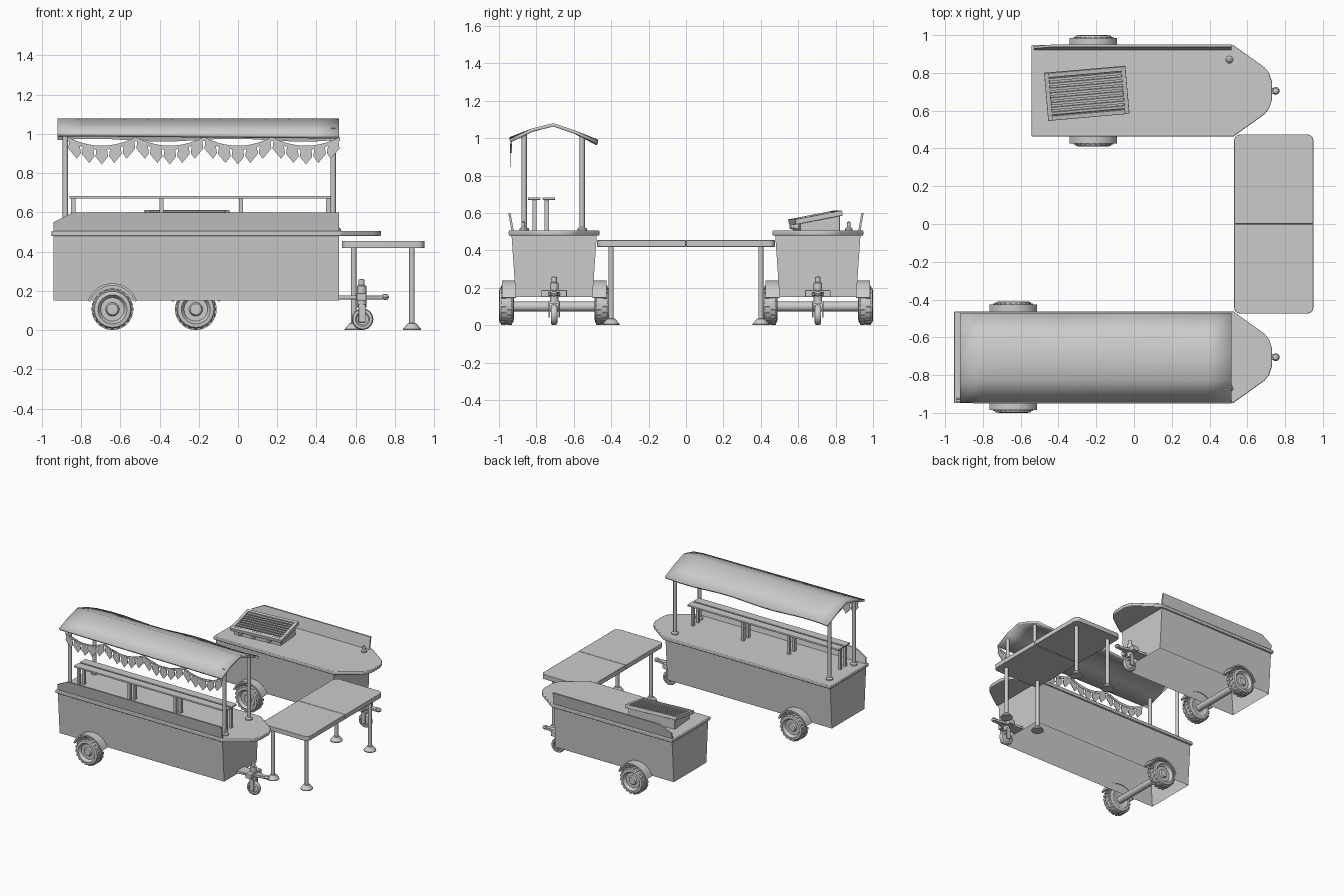
import bpy, bmesh
from math import sin, cos, pi, radians
from mathutils import Matrix, Vector

if "Cube" in bpy.data.objects:
    bpy.data.objects.remove(bpy.data.objects["Cube"])


def finish(name, bm, smooth=True, bevel=0):
    bmesh.ops.recalc_face_normals(bm, faces=bm.faces)
    me = bpy.data.meshes.new(name)
    bm.to_mesh(me)
    bm.free()
    ob = bpy.data.objects.new(name, me)
    bpy.context.collection.objects.link(ob)
    if bevel:
        m = ob.modifiers.new("soft_edges", 'BEVEL')
        m.width, m.segments = bevel, 2
    if smooth:
        bpy.ops.object.select_all(action='DESELECT')
        bpy.context.view_layer.objects.active = ob
        ob.select_set(True)
        bpy.ops.object.shade_smooth_by_angle(angle=radians(35))
    return ob


def add_box(bm, lo, hi, matrix=Matrix()):
    lo, hi = Vector(lo), Vector(hi)
    m = matrix @ Matrix.Translation((lo + hi) / 2) @ Matrix.Diagonal((*(hi - lo), 1))
    bmesh.ops.create_cube(bm, size=1, matrix=m)


def box(name, lo, hi, bevel=0):
    bm = bmesh.new()
    add_box(bm, lo, hi)
    return finish(name, bm, False, bevel)


def prism(name, pts, offset, bevel=0):
    """Extrude a planar outline of 3D points along offset."""
    bm = bmesh.new()
    f = bm.faces.new([bm.verts.new(p) for p in pts])
    r = bmesh.ops.extrude_face_region(bm, geom=[f])
    bmesh.ops.translate(bm, vec=offset, verts=[v for v in r['geom'] if isinstance(v, bmesh.types.BMVert)])
    if f.is_valid and len(f.link_loops if hasattr(f, 'link_loops') else []) > 99:
        bm.faces.remove(f)
    return finish(name, bm, True, bevel)


def lathe(name, profile, loc, axis='Z', steps=20, extra=None):
    """Revolve (radius, height) points about an axis."""
    bm = bmesh.new()
    vs = [bm.verts.new((r, 0, h)) for r, h in profile]
    es = [bm.edges.new(p) for p in zip(vs, vs[1:])]
    bmesh.ops.spin(bm, geom=vs + es, cent=(0, 0, 0), axis=(0, 0, 1), angle=2 * pi, steps=steps)
    bmesh.ops.remove_doubles(bm, verts=bm.verts, dist=1e-5)
    bmesh.ops.recalc_face_normals(bm, faces=bm.faces)
    if extra:
        extra(bm)
    rot = {'Z': Matrix(), 'Y': Matrix.Rotation(-pi / 2, 4, 'X'), '-Y': Matrix.Rotation(pi / 2, 4, 'X')}[axis]
    bm.transform(Matrix.Translation(loc) @ rot)
    return finish(name, bm)


def tread(bm):
    for i in range(20):
        for h, k in ((0.022, 0), (0.056, 0.5)):
            add_box(bm, (0.094, -0.009, h - 0.013), (0.106, 0.009, h + 0.013),
                    Matrix.Rotation(2 * pi * (i + k) / 20, 4, 'Z'))


TYRE = [(0, 0.005), (0.06, 0.005), (0.07, 0), (0.092, 0.004), (0.101, 0.018), (0.101, 0.062),
        (0.092, 0.077), (0.074, 0.08), (0.066, 0.07), (0.06, 0.058), (0.035, 0.058), (0.028, 0.07), (0, 0.072)]
CASTER = [(0, -0.012), (0.03, -0.012), (0.036, -0.018), (0.05, -0.016), (0.055, -0.008),
          (0.055, 0.008), (0.05, 0.016), (0.036, 0.018), (0.03, 0.012), (0, 0.012)]


def trailer(tag, cy, side, x0, wx):
    """side is the sign of y where the splash board stands."""
    # open-bottomed tapered body
    bm = bmesh.new()
    add_box(bm, (x0, -0.228, 0.15), (0.515, 0.228, 0.485))
    for v in bm.verts:
        if v.co.z < 0.3:
            v.co.y *= 0.9
    bottom = [f for f in bm.faces if f.calc_center_median().z < 0.2]
    bmesh.ops.recalc_face_normals(bm, faces=bm.faces)
    bmesh.ops.delete(bm, geom=bottom, context='FACES_ONLY')
    bmesh.ops.translate(bm, vec=(0, cy, 0), verts=bm.verts)
    finish(tag + "_body", bm, False)
    # counter with pointed nose
    half = [(x0 - 0.012, 0.243), (0.525, 0.243), (0.69, 0.125), (0.715, 0.095), (0.73, 0.05)]
    outline = half + [(x, -y) for x, y in reversed(half)]
    prism(tag + "_counter", [(x, cy + y, 0.48) for x, y in outline], (0, 0, 0.026), 0.005)
    # outward leaning splash board
    pts = [(x0, 0), (x0, 0.05), (x0 + 0.1, 0.1), (0.515, 0.1), (0.515, 0)]
    prism(tag + "_splash_board", [(x, cy + side * (0.215 + 0.18 * z), 0.5 + z) for x, z in pts],
          (0, side * 0.012, 0))
    # little hook at the nose end
    lathe(tag + "_hook", [(0, 0), (0.02, 0), (0.02, 0.01), (0.01, 0.02), (0.01, 0.045), (0, 0.05)],
          (0.505, cy + side * 0.165, 0.505), steps=12)
    # wheels, fenders and axle
    for s in (-1, 1):
        lathe(tag + "_wheel", TYRE, (wx, cy + s * 0.215, 0.106), 'Y' if s > 0 else '-Y', 28, tread)
        arc = []
        for r, order in ((0.132, range(9)), (0.12, range(8, -1, -1))):
            for i in order:
                a = radians(18 + 18 * i)
                arc.append((wx + r * cos(a), cy + s * 0.205, 0.108 + r * sin(a)))
        prism(tag + "_fender", arc, (0, s * 0.075, 0))
    lathe(tag + "_axle", [(0, -0.22), (0.026, -0.22), (0.026, 0.22), (0, 0.22)], (wx, cy, 0.1), 'Y', 16)
    # drawbar and coupling
    bar = [(0.51, 0.05), (0.62, 0.04), (0.70, 0.018), (0.75, 0.014)]
    prism(tag + "_drawbar", [(x, cy + y, 0.157) for x, y in bar] +
          [(x, cy - y, 0.157) for x, y in reversed(bar)], (0, 0, 0.02), 0.003)
    lathe(tag + "_coupling", [(0, -0.016), (0.014, -0.012), (0.021, 0), (0.014, 0.012), (0, 0.016)],
          (0.75, cy, 0.169), steps=16)
    # jockey wheel
    box(tag + "_clamp", (0.605, cy - 0.068, 0.15), (0.655, cy + 0.068, 0.188), 0.005)
    lathe(tag + "_jockey_post", [(0, 0.115), (0.024, 0.115), (0.024, 0.225), (0.015, 0.23), (0.015, 0.258), (0, 0.26)],
          (0.63, cy, 0), steps=14)
    lathe(tag + "_jockey_wheel", CASTER, (0.635, cy, 0.056), 'Y', 24)
    for s in (-1, 1):
        box(tag + "_jockey_fork", (0.615, cy + s * 0.026 - 0.004, 0.04), (0.65, cy + s * 0.026 + 0.004, 0.13), 0.002)
    box(tag + "_fork_bridge", (0.615, cy - 0.03, 0.116), (0.65, cy + 0.03, 0.13))


trailer("stall", -0.705, -1, -0.94, -0.64)
trailer("grill_cart", 0.705, 1, -0.53, -0.215)

# stall roof: thin gable with slightly sagging eaves
bm = bmesh.new()
xs = [-0.92 + 1.435 * i / 12 for i in range(13)]
rows = []
for i, x in enumerate(xs):
    sag = 0.008 * sin(i * 1.05)
    rows.append([bm.verts.new((x, y, z)) for y, z in
                 ((-0.945, 1.005 - 0.012 * i / 12), (-0.83, 1.05), (-0.708, 1.08), (-0.59, 1.04), (-0.47, 0.985 + sag))])
for a, b in zip(rows, rows[1:]):
    for j in range(4):
        bm.faces.new((a[j], b[j], b[j + 1], a[j + 1]))
roof = finish("roof", bm)
m = roof.modifiers.new("thickness", 'SOLIDIFY')
m.thickness = 0.018

# roof posts
for x in (-0.88, 0.485):
    for y, top in ((-0.865, 1.03), (-0.555, 1.015)):
        lathe("roof_post", [(0, 0.5), (0.026, 0.5), (0.026, 0.515), (0.014, 0.525), (0.014, top), (0, top)],
              (x, y, 0), steps=12)

# bunting: four swags of pennants below the front eave
bm = bmesh.new()
span, n = 0.347, 5
for k in range(4):
    xa = -0.868 + k * span

    def hang(t):
        return 0.985 - 0.045 * 4 * t * (1 - t)
    for i in range(n * 2):
        t, u = i / (n * 2), (i + 1) / (n * 2)
        bm.faces.new([bm.verts.new((xa + span * a, -0.935, hang(a) + d)) for a, d in ((t, 0), (u, 0), (u, -0.02), (t, -0.02))])
    for i in range(n):
        c = (i + 0.5) / n
        tilt = 0.03 * (0.5 - c)
        w = 0.032
        zc = hang(c) - 0.01
        bm.faces.new([bm.verts.new((xa + span * c + dx, -0.937, zc + dz)) for dx, dz in
                      ((-w * 0.8, tilt), (w * 0.8, -tilt), (w, -0.045 - tilt), (tilt, -0.085), (-w, -0.045 + tilt))])
bunting = finish("bunting", bm, False)
m = bunting.modifiers.new("thickness", 'SOLIDIFY')
m.thickness = 0.004

# slatted shelf on short legs
for y in (-0.845, -0.767):
    box("shelf_slat", (-0.86, y, 0.67), (0.48, y + 0.067, 0.684), 0.003)
for x in (-0.84, -0.39, 0.015, 0.46):
    for y in (-0.81, -0.745):
        box("shelf_leg", (x - 0.011, y - 0.012, 0.5), (x + 0.011, y + 0.012, 0.672), 0.002)

# grill: wedge base, sloped open frame, bars, knobs
G = Matrix.Translation((-0.25, 0.692, 0)) @ Matrix.Rotation(radians(5), 4, 'Z')
wedge = [(-0.1, 0.5), (-0.1, 0.545), (0.115, 0.585), (0.115, 0.5)]
prism("grill_base", [(-0.195, y, z) for y, z in wedge], (0.39, 0, 0), 0.004).matrix_world = G
T = Matrix.Translation((0, 0, 0.576)) @ Matrix.Rotation(radians(11), 4, 'X')
bm = bmesh.new()
for s in (-1, 1):
    add_box(bm, (s * 0.204 - 0.012, -0.128, -0.014), (s * 0.204 + 0.012, 0.128, 0.014), T)
    add_box(bm, (-0.194, s * 0.116 - 0.012, -0.014), (0.194, s * 0.116 + 0.012, 0.014), T)
finish("grill_frame", bm, False, 0.003).matrix_world = G
bm = bmesh.new()
for i in range(8):
    y = -0.091 + i * 0.026
    add_box(bm, (-0.195, y - 0.007, -0.004), (0.195, y + 0.007, 0.008), T)
finish("grill_bars", bm, False).matrix_world = G
for x in (-0.14, -0.03, 0.1):
    knob = lathe("grill_knob", [(0, 0), (0.016, 0), (0.016, 0.012), (0.01, 0.028), (0, 0.028)], (x, -0.098, 0.526), '-Y', 14)
    knob.matrix_world = G

# table: two mirrored halves with rounded outer corners
for s in (-1, 1):
    pts = [(0.53, 0.001), (0.95, 0.001)]
    for cx, a0 in ((0.915, 0), (0.565, 90)):
        pts += [(cx + 0.035 * cos(radians(a0 + 18 * i)), 0.44 + 0.035 * sin(radians(a0 + 18 * i))) for i in range(6)]
    prism("table_top", [(x, s * y, 0.418) for x, y in pts], (0, 0, 0.037), 0.003)
    for x in (0.59, 0.887):
        lathe("table_leg", [(0, 0), (0.046, 0), (0.046, 0.006), (0.022, 0.034), (0.014, 0.036), (0.014, 0.42), (0, 0.42)],
              (x, s * 0.4, 0), steps=14)
